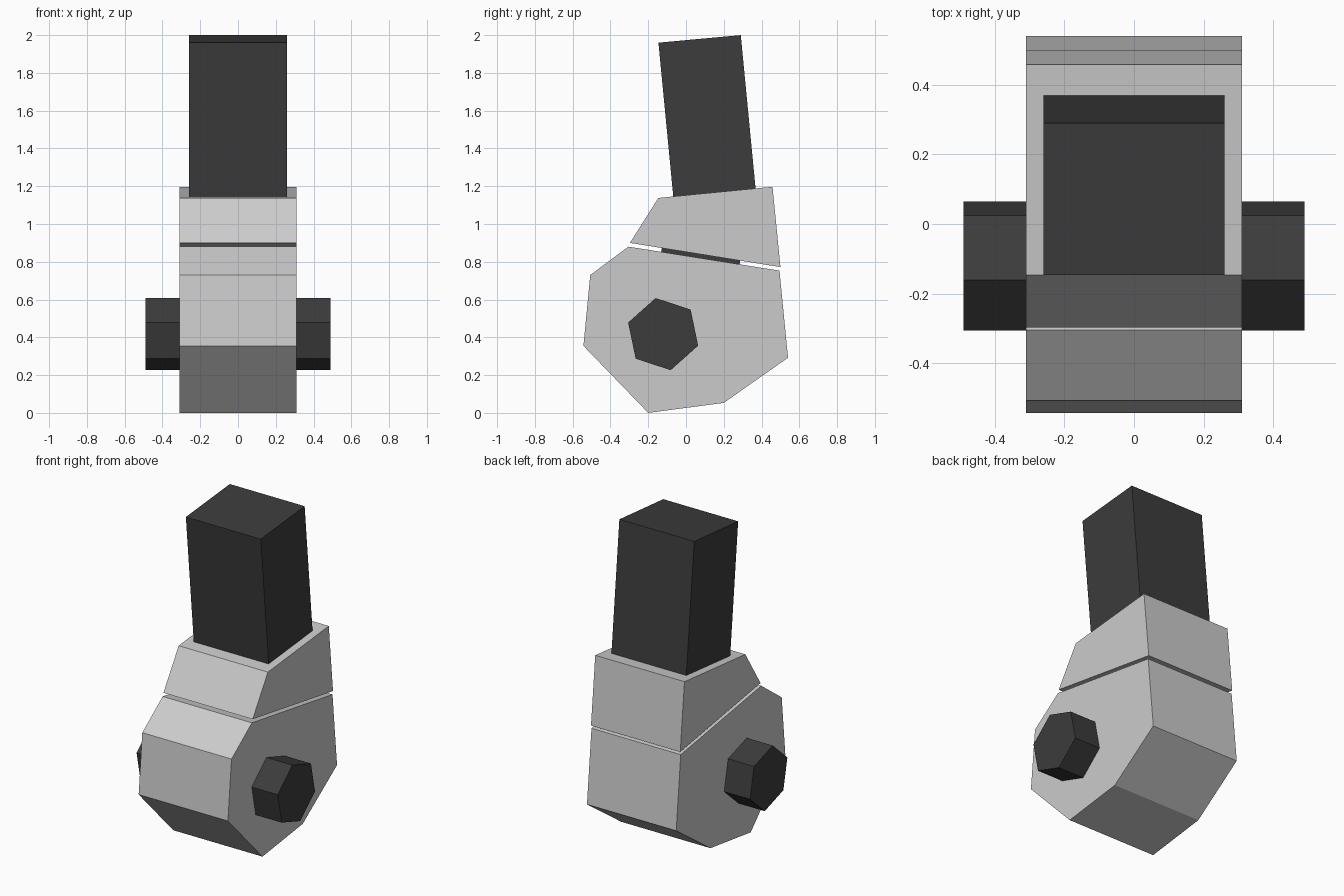
import bpy, bmesh
from math import cos, sin, radians

if "Cube" in bpy.data.objects:
    bpy.data.objects.remove(bpy.data.objects["Cube"])

black = bpy.data.materials.new("black")
black.diffuse_color = (0.045, 0.045, 0.045, 1)
black.use_nodes = True
black.node_tree.nodes["Principled BSDF"].inputs["Base Color"].default_value = black.diffuse_color


def extrude_profile(name, points, half_width, material=None):
    """Side profile of (y, z) points, extruded symmetrically along x."""
    bm = bmesh.new()
    face = bm.faces.new([bm.verts.new((-half_width, y, z)) for y, z in points])
    new = bmesh.ops.extrude_face_region(bm, geom=[face])["geom"]
    verts = [v for v in new if isinstance(v, bmesh.types.BMVert)]
    bmesh.ops.translate(bm, verts=verts, vec=(2 * half_width, 0, 0))
    bmesh.ops.recalc_face_normals(bm, faces=bm.faces)
    mesh = bpy.data.meshes.new(name)
    bm.to_mesh(mesh)
    bm.free()
    obj = bpy.data.objects.new(name, mesh)
    bpy.context.collection.objects.link(obj)
    if material:
        mesh.materials.append(material)
    return obj


# Lower housing
extrude_profile("lower_housing", [
    (-0.305, 0.88), (-0.507, 0.73), (-0.543, 0.355), (-0.20, 0.0),
    (0.20, 0.053), (0.54, 0.292), (0.495, 0.753)], 0.31)

# Upper collar, separated from the housing by a thin gap
extrude_profile("upper_collar", [
    (-0.146, 1.138), (-0.297, 0.90), (0.50, 0.772), (0.458, 1.197)], 0.31)

# Pin bridging the gap
extrude_profile("gap_pin", [
    (-0.115, 0.95), (-0.14, 0.80), (0.275, 0.735), (0.30, 0.88)], 0.21, black)

# Leaning post, sunk slightly into the collar
extrude_profile("post", [
    (-0.146, 1.96), (-0.063, 1.10), (0.373, 1.14), (0.29, 2.0)], 0.26, black)

# Hexagonal axle through the housing
hexagon = [(-0.121 + 0.195 * cos(radians(101.8 + 60 * i)),
            0.417 + 0.195 * sin(radians(101.8 + 60 * i))) for i in range(6)]
extrude_profile("axle", hexagon, 0.49, black)
